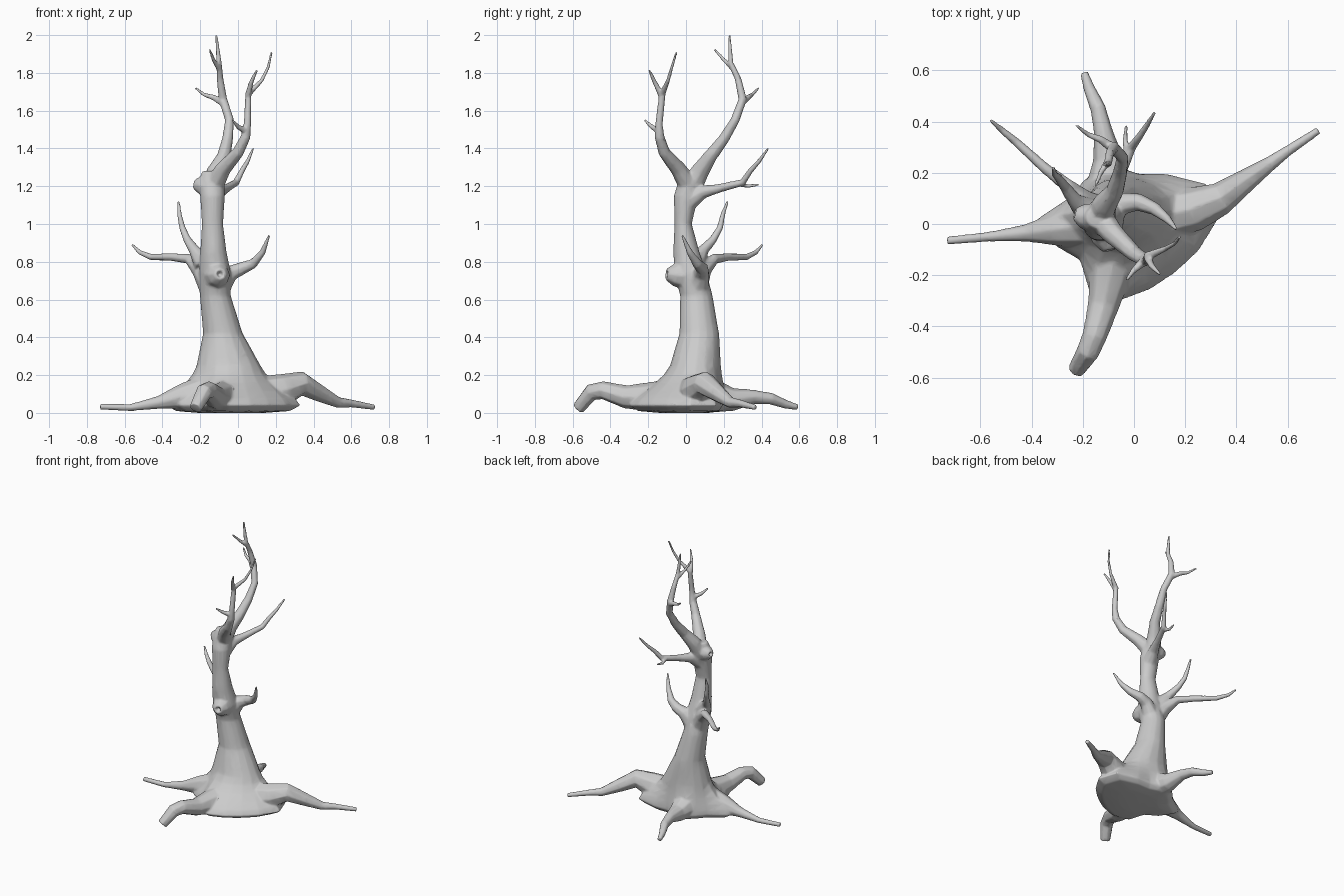
import bpy, bmesh, math
from mathutils import Vector

parts = []


def loft(name, rings):
    """Skin a list of closed rings (equal point counts) and cap both ends."""
    bm = bmesh.new()
    rows = [[bm.verts.new((p[0], p[1], max(p[2], 0))) for p in ring] for ring in rings]
    n = len(rows[0])
    for a, b in zip(rows, rows[1:]):
        for i in range(n):
            j = (i + 1) % n
            bm.faces.new((a[i], a[j], b[j], b[i]))
    bm.faces.new(rows[0][::-1])
    bm.faces.new(rows[-1])
    bmesh.ops.recalc_face_normals(bm, faces=bm.faces)
    me = bpy.data.meshes.new(name)
    bm.to_mesh(me)
    bm.free()
    ob = bpy.data.objects.new(name, me)
    bpy.context.collection.objects.link(ob)
    parts.append(ob)


def circle(c, r, u, v, sides=8):
    return [c + r * (math.cos(k) * u + math.sin(k) * v)
            for k in (2 * math.pi * s / sides for s in range(sides))]


def limb(name, pts, sides=8):
    """Tapered tube through (x, y, z, radius) points."""
    ps = [Vector(p[:3]) for p in pts]
    rings, u = [], None
    for i, p in enumerate(ps):
        a = (ps[i] - ps[i - 1]).normalized() if i else Vector()
        b = (ps[i + 1] - ps[i]).normalized() if i < len(ps) - 1 else Vector()
        t = (a + b).normalized()
        u = t.orthogonal() if u is None else u
        u = (u - t * u.dot(t)).normalized()
        rings.append(circle(p, max(pts[i][3], .006) * 1.04, u, t.cross(u), sides))
    loft(name, rings)


def knot(name, start, mouth, r):
    """Swelling with a hollow mouth."""
    a, b = Vector(start), Vector(mouth)
    d = (b - a).normalized()
    u = d.orthogonal().normalized()
    v = d.cross(u)
    loft(name, [circle(c, q * r, u, v) for c, q in (
        (a, 2.1), (a.lerp(b, .6), 1.7), (b - d * .008, 1.0), (b, .75),
        (b - d * .004, .5), (b - d * .03, .3))])


# Trunk: star-shaped foot blending into oval rings
foot = [.38, .36, .25, .19, .20, .22, .21, .22, .33, .28, .23, .32, .32, .30, .30, .33]
N = len(foot)


def oval(cx, cy, rx, ry, z):
    return [Vector((cx + rx * math.cos(2 * math.pi * i / N),
                    cy + ry * math.sin(2 * math.pi * i / N), z)) for i in range(N)]


def star(scale, z):
    return [Vector((-.05 + scale * r * math.cos(2 * math.pi * i / N),
                    .02 + scale * r * math.sin(2 * math.pi * i / N), z))
            for i, r in enumerate(foot)]


low = oval(-.05, .05, .17, .135, .25)
rings = [star(.5, 0), star(.86, .01), star(1, .04)]
for w, z in ((.88, .075), (.64, .115), (.36, .16), (.14, .205)):
    ring = [a.lerp(b, w) for a, b in zip(low, star(1, z))]
    for p in ring:
        p.z = z
    rings.append(ring)
rings += [low] + [oval(*o) for o in (
    (-.08, .07, .105, .105, .42), (-.12, .055, .082, .086, .62),
    (-.122, .025, .085, .085, .74), (-.13, .002, .07, .07, .85),
    (-.135, -.015, .056, .046, 1.0), (-.135, .0, .066, .065, 1.15),
    (-.14, .02, .066, .058, 1.23), (-.14, .025, .05, .04, 1.28))]
loft("trunk", rings)

# Roots
limb("root_right", [(.1, .03, .1, .09), (.24, .06, .12, .085), (.34, .1, .155, .062),
                    (.43, .165, .105, .045), (.53, .235, .055, .028),
                    (.6, .285, .05, .02), (.72, .365, .03, .014)])
limb("root_front", [(-.08, -.13, .08, .09), (-.12, -.32, .085, .06), (-.155, -.44, .12, .046),
                    (-.18, -.5, .11, .043), (-.225, -.57, .025, .033)])
limb("root_left", [(-.15, 0, .12, .09), (-.3, -.02, .085, .065), (-.42, -.035, .055, .034),
                   (-.57, -.05, .028, .018), (-.73, -.065, .033, .015)])
limb("root_back", [(-.1, .1, .1, .1), (-.1, .25, .07, .06), (-.12, .36, .085, .037),
                   (-.14, .45, .075, .03), (-.175, .53, .045, .022), (-.195, .59, .03, .015)])

# Middle branches
limb("branch_left", [(-.14, .05, .66, .065), (-.2, .09, .76, .047), (-.26, .15, .815, .026),
                     (-.35, .22, .825, .02), (-.46, .32, .825, .016),
                     (-.52, .37, .85, .012), (-.56, .405, .89, .005)])
limb("branch_left_upright", [(-.18, .05, .79, .055), (-.23, .09, .86, .03), (-.27, .145, .92, .02),
                             (-.295, .18, .98, .016), (-.31, .195, 1.05, .012),
                             (-.315, .22, 1.12, .004)])
limb("branch_right", [(-.1, .06, .66, .06), (-.04, .08, .74, .043), (.02, .085, .765, .033),
                      (.08, .06, .79, .025), (.13, .02, .85, .016), (.165, -.02, .94, .004)])
limb("branch_back", [(-.13, 0, 1.11, .055), (-.1, .09, 1.17, .035), (-.06, .18, 1.19, .022),
                     (-.01, .3, 1.22, .018), (.02, .34, 1.28, .014),
                     (.05, .385, 1.33, .011), (.08, .435, 1.4, .004)])

# Two crown limbs of the fork
limb("crown_back", [(-.14, .02, 1.18, .058), (-.115, .075, 1.28, .048), (-.075, .13, 1.36, .035),
                    (-.055, .2, 1.45, .028), (-.045, .26, 1.55, .023), (-.08, .3, 1.66, .022),
                    (-.095, .275, 1.77, .017), (-.1, .237, 1.85, .014), (-.115, .23, 2.0, .006)])
limb("crown_front", [(-.14, .03, 1.18, .055), (-.08, -.04, 1.29, .042), (0, -.115, 1.38, .03),
                     (.04, -.14, 1.46, .025), (.05, -.143, 1.53, .019), (.055, -.125, 1.69, .017),
                     (.125, -.095, 1.76, .01), (.16, -.075, 1.83, .008), (.178, -.05, 1.91, .003)])

# Twigs
twigs = {
    "twig_back": [(-.025, .27, 1.215, .015), (-.035, .33, 1.2, .01), (-.03, .385, 1.21, .003)],
    "twig_crown_left": [(-.075, .29, 1.64, .022), (-.13, .33, 1.67, .015),
                        (-.18, .35, 1.685, .01), (-.225, .385, 1.72, .004)],
    "twig_crown_tip": [(-.1, .25, 1.82, .014), (-.13, .2, 1.87, .01), (-.15, .15, 1.925, .003)],
    "twig_front_tip": [(.053, -.13, 1.68, .017), (.07, -.165, 1.75, .012), (.1, -.195, 1.815, .003)],
    "twig_front_low": [(.045, -.14, 1.49, .02), (0, -.18, 1.515, .012), (-.03, -.22, 1.55, .003)],
}
for name, pts in twigs.items():
    limb(name, pts, 6)

# Hollow knots
knot("knot_front", (-.115, 0, .725), (-.093, -.106, .735), .036)
knot("knot_left", (-.15, .02, 1.2), (-.236, .04, 1.21), .029)

# Grow all parts together into one skin
bpy.ops.object.select_all(action='DESELECT')
for ob in parts:
    ob.select_set(True)
tree = bpy.context.view_layer.objects.active = parts[0]
bpy.ops.object.join()
tree.name = "dead_tree"
rem = tree.modifiers.new("skin", 'REMESH')
rem.mode = 'VOXEL'
rem.voxel_size = .006
dg = bpy.context.evaluated_depsgraph_get()
skin = bpy.data.meshes.new_from_object(tree.evaluated_get(dg))
tree.modifiers.clear()
tree.data = skin

# Soften the joints near the trunk and lightly elsewhere, then thin the mesh
near, far = [], []
for v in skin.vertices:
    x, y, z = v.co
    r = math.hypot(x + .13, y - .03)
    (near if (z < 1.36 and r < .15) or (z < .3 and r < .42) else far).append(v.index)
group = tree.vertex_groups.new(name="joints")
group.add(near, 1.0, 'REPLACE')
group.add(far, .06, 'REPLACE')
soft = tree.modifiers.new("soften", 'SMOOTH')
soft.factor, soft.iterations, soft.vertex_group = .5, 14, "joints"
thin = tree.modifiers.new("thin", 'DECIMATE')
thin.ratio = .12
skin.shade_smooth()
